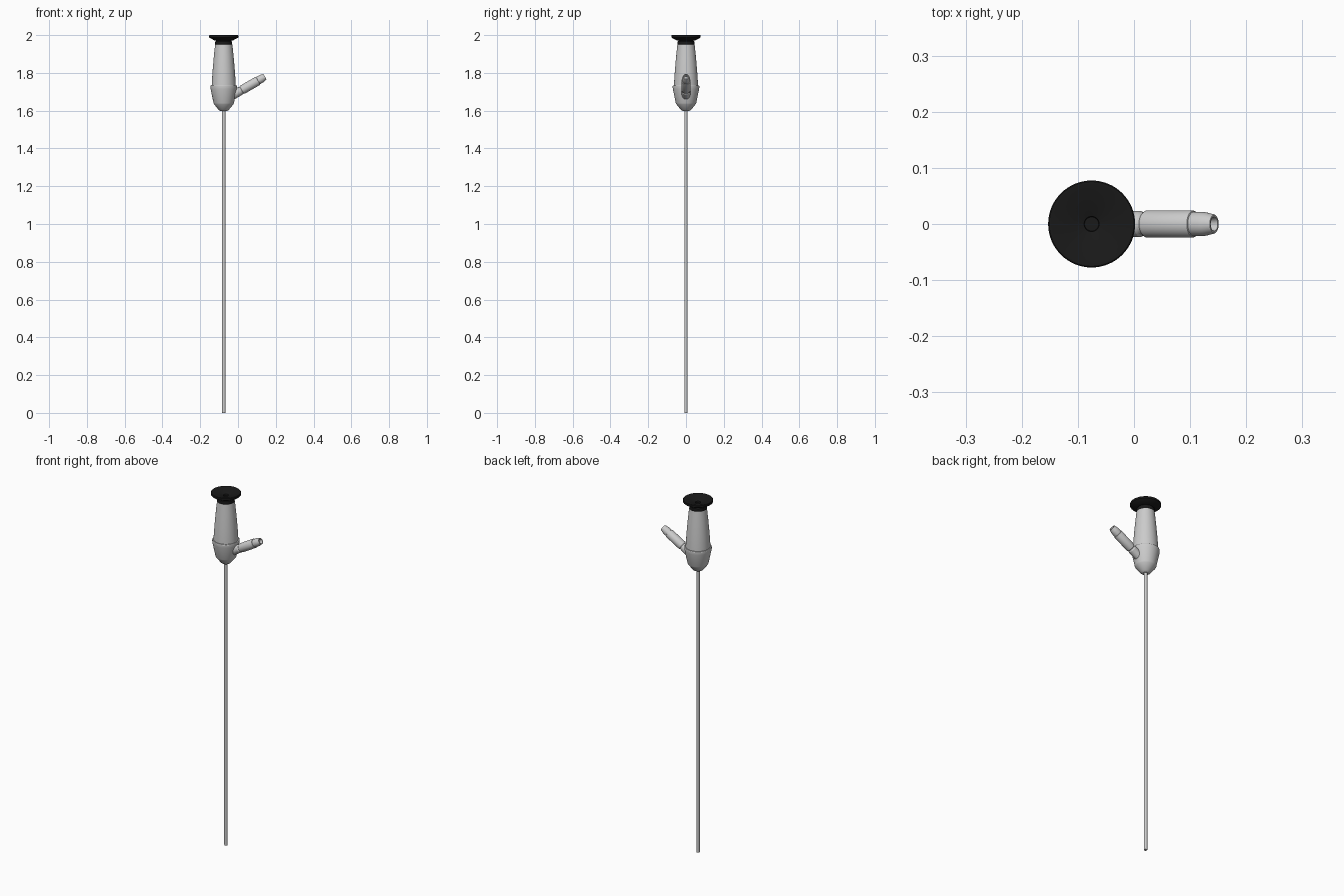
import bpy, bmesh, math
from mathutils import Matrix, Vector

if "Cube" in bpy.data.objects:
    bpy.data.objects.remove(bpy.data.objects["Cube"])

AXIS_X = -0.0755  # centre line of the handle and shaft

black = bpy.data.materials.new("black_plastic")
black.diffuse_color = (0.01, 0.01, 0.01, 1)
black.use_nodes = True
black.node_tree.nodes["Principled BSDF"].inputs["Base Color"].default_value = black.diffuse_color


def lathe(name, profile, matrix, segments=64, material=None):
    """Revolve (radius, height) points about z, then place with matrix."""
    bm = bmesh.new()
    rings = []
    for r, h in profile:
        if r == 0:
            rings.append([bm.verts.new((0, 0, h))])
        else:
            rings.append([bm.verts.new((r * math.cos(a), r * math.sin(a), h))
                          for a in (2 * math.pi * i / segments for i in range(segments))])
    for a, b in zip(rings, rings[1:]):
        for i in range(segments):
            j = (i + 1) % segments
            if len(a) == 1:
                bm.faces.new((a[0], b[j], b[i]))
            elif len(b) == 1:
                bm.faces.new((a[i], a[j], b[0]))
            else:
                bm.faces.new((a[i], a[j], b[j], b[i]))
    bmesh.ops.recalc_face_normals(bm, faces=bm.faces)
    mesh = bpy.data.meshes.new(name)
    bm.to_mesh(mesh)
    bm.free()
    obj = bpy.data.objects.new(name, mesh)
    bpy.context.collection.objects.link(obj)
    obj.matrix_world = matrix
    if material:
        mesh.materials.append(material)
    bpy.ops.object.select_all(action='DESELECT')
    obj.select_set(True)
    bpy.context.view_layer.objects.active = obj
    bpy.ops.object.shade_smooth_by_angle(angle=math.radians(25))
    return obj


upright = Matrix.Translation((AXIS_X, 0, 0))

# Long thin insertion shaft
lathe("shaft", [(0, 0), (0.008, 0), (0.009, 0.002), (0.009, 1.62), (0, 1.62)], upright, 32)

# Rounded lower housing with its collar
lathe("lower_housing", [(0, 1.598), (0.017, 1.598), (0.026, 1.603), (0.051, 1.634),
                        (0.054, 1.640), (0.0695, 1.715), (0.0705, 1.722),
                        (0.0705, 1.730), (0.069, 1.733), (0, 1.733)], upright)

# Tapered grip
lathe("grip", [(0, 1.72), (0.064, 1.72), (0.063, 1.75), (0.059, 1.81), (0.053, 1.88),
               (0.046, 1.948), (0.044, 1.951), (0, 1.951)], upright)

# Black eyepiece: neck, flared flange and shallow dished face
lathe("eyepiece", [(0, 1.945), (0.044, 1.945), (0.045, 1.948), (0.045, 1.966),
                   (0.041, 1.968), (0.041, 1.971), (0.049, 1.972), (0.074, 1.985),
                   (0.0775, 1.988), (0.0775, 1.998), (0.0755, 2.0), (0.070, 2.0),
                   (0.0135, 1.982), (0.0125, 1.974), (0, 1.974)], upright, 64, black)

# Slanted light post, measured back from its hollow tip
direction = Vector((math.cos(math.radians(30)), 0, math.sin(math.radians(30))))
slant = (Matrix.Translation((0.143, 0, 1.780))
         @ direction.to_track_quat('Z', 'Y').to_matrix().to_4x4())
lathe("light_post", [(0, -0.215), (0.023, -0.215), (0.023, -0.152), (0.021, -0.148),
                     (0.021, -0.143), (0.024, -0.139), (0.0245, -0.136),
                     (0.0245, -0.046), (0.0235, -0.043), (0.0215, -0.042),
                     (0.0215, -0.022), (0.0205, -0.016), (0.017, -0.001), (0.016, 0),
                     (0.0125, 0), (0.0115, -0.004), (0.0115, -0.02), (0, -0.02)], slant, 48)
